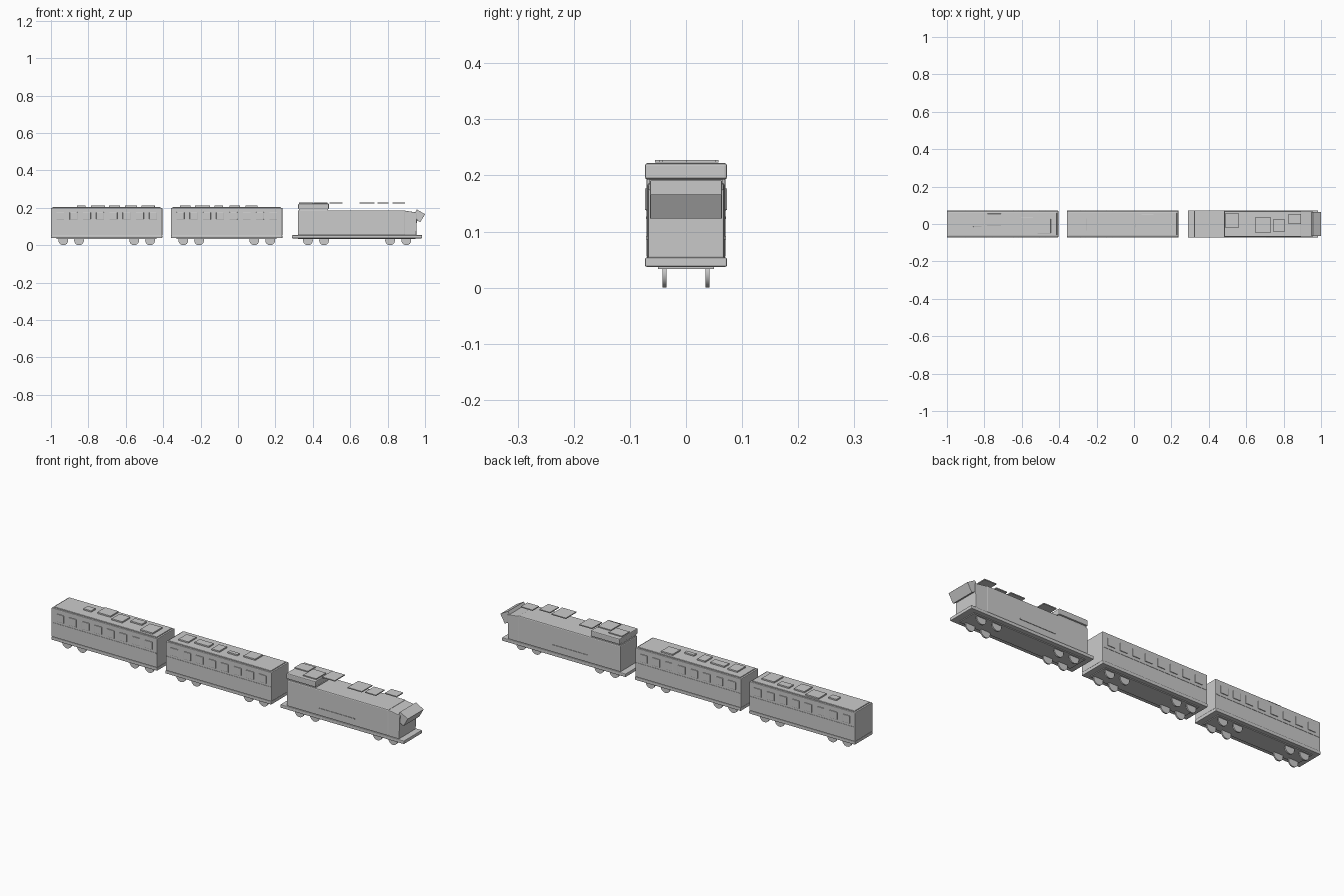
import bpy, bmesh
from math import radians, pi
from mathutils import Matrix

if "Cube" in bpy.data.objects:
    bpy.data.objects.remove(bpy.data.objects["Cube"])


def finish(bm, name, bevel=0.0):
    me = bpy.data.meshes.new(name)
    bm.to_mesh(me)
    bm.free()
    ob = bpy.data.objects.new(name, me)
    bpy.context.collection.objects.link(ob)
    if bevel:
        m = ob.modifiers.new("Bevel", 'BEVEL')
        m.width, m.segments = bevel, 2
    return ob


def add_box(bm, x0, x1, y0, y1, z0, z1):
    m = Matrix.Translation(((x0 + x1) / 2, (y0 + y1) / 2, (z0 + z1) / 2))
    bmesh.ops.create_cube(bm, size=1, matrix=m @ Matrix.Diagonal((x1 - x0, y1 - y0, z1 - z0, 1)))


def boxes(name, items, bevel=0.0):
    bm = bmesh.new()
    for it in items:
        add_box(bm, *it)
    return finish(bm, name, bevel)


def side_pairs(x0, x1, y_in, y_out, z0, z1):
    return [(x0, x1, y_in, y_out, z0, z1), (x0, x1, -y_out, -y_in, z0, z1)]


def wheels(name, xs):
    bm = bmesh.new()
    for x in xs:
        for y in (-0.038, 0.038):
            bmesh.ops.create_cone(
                bm, cap_ends=True, segments=24, radius1=0.026, radius2=0.026, depth=0.007,
                matrix=Matrix.Translation((x, y, 0.026)) @ Matrix.Rotation(pi / 2, 4, 'X'))
    ob = finish(bm, name)
    bpy.context.view_layer.objects.active = ob
    ob.select_set(True)
    bpy.ops.object.shade_smooth_by_angle(angle=radians(35))
    ob.select_set(False)


def carriage(tag, x0, roof_panels):
    x1 = x0 + 0.595
    boxes(f"{tag}_body", [(x0, x1, -0.07, 0.07, 0.053, 0.2)], 0.003)
    boxes(f"{tag}_floor", [(x0, x1, -0.072, 0.072, 0.038, 0.054)], 0.002)
    boxes(f"{tag}_roof", [(x0 + 0.008, x1 - 0.008, -0.062, 0.062, 0.198, 0.205)], 0.003)
    boxes(f"{tag}_belt", side_pairs(x0 + 0.005, x1 - 0.005, 0.066, 0.0715, 0.122, 0.127))
    # window panes, eight on each side
    panes = []
    for i in range(8):
        xc = x0 + 0.05 + i * 0.0709
        panes += side_pairs(xc - 0.021, xc + 0.021, 0.066, 0.0735, 0.138, 0.177)
    boxes(f"{tag}_windows", panes, 0.002)
    # raised roof hatches
    boxes(f"{tag}_roof_hatches", [(*p, 0.2, 0.212) for p in roof_panels], 0.001)
    boxes(f"{tag}_underplate", [(x0 + 0.03, x1 - 0.03, -0.05, 0.05, 0.034, 0.039)])
    wheels(f"{tag}_wheels", [x0 + d for d in (0.066, 0.15, 0.445, 0.53)])


carriage("rear_carriage", -1.0, [
    (-0.86, -0.815, -0.015, 0.02), (-0.785, -0.71, -0.01, 0.055), (-0.69, -0.63, -0.03, 0.035),
    (-0.605, -0.54, 0.0, 0.037), (-0.515, -0.445, -0.05, 0.028)])
carriage("front_carriage", -0.358, [
    (-0.31, -0.255, -0.035, 0.03), (-0.23, -0.15, -0.02, 0.02), (-0.125, -0.08, -0.035, 0.025),
    (-0.045, 0.01, -0.02, 0.0), (0.04, 0.105, -0.012, 0.05)])

# locomotive frame, hood and cab
boxes("loco_frame", [(0.289, 0.984, -0.073, 0.073, 0.037, 0.054)], 0.003)
boxes("loco_underplate", [(0.32, 0.95, -0.05, 0.05, 0.033, 0.038)])
boxes("loco_hood", [(0.32, 0.895, -0.069, 0.069, 0.053, 0.187)], 0.005)
boxes("loco_side_strip", side_pairs(0.505, 0.705, 0.066, 0.0715, 0.086, 0.092))
boxes("loco_cab_roof", [(0.322, 0.486, -0.073, 0.073, 0.193, 0.222)], 0.004)
boxes("loco_cab_neck", [(0.326, 0.482, -0.065, 0.065, 0.185, 0.195)])

# nose block with slightly sloping top
nose = bmesh.new()
profile = [(0.89, 0.053), (0.953, 0.053), (0.958, 0.175), (0.89, 0.185)]
face = nose.faces.new([nose.verts.new((x, -0.068, z)) for x, z in profile])
ext = bmesh.ops.extrude_face_region(nose, geom=[face])
bmesh.ops.translate(nose, vec=(0, 0.136, 0),
                    verts=[v for v in ext["geom"] if isinstance(v, bmesh.types.BMVert)])
bmesh.ops.recalc_face_normals(nose, faces=nose.faces)
finish(nose, "loco_nose", 0.003)

# tilted windscreen block
screen = boxes("loco_windscreen", [(-0.025, 0.025, -0.064, 0.064, -0.025, 0.025)], 0.001)
screen.location = (0.9655, 0, 0.157)
screen.rotation_euler = (0, radians(30), 0)

# thin equipment plates on the roof line
plates = [(0.325, 0.4, -0.01, 0.05), (0.405, 0.478, -0.055, 0.025), (0.488, 0.56, -0.022, 0.058),
          (0.65, 0.73, -0.048, 0.037), (0.745, 0.805, -0.043, 0.028), (0.826, 0.892, 0.0, 0.053)]
boxes("loco_roof_plates", [(*p, 0.223, 0.228) for p in plates])
wheels("loco_wheels", [0.374, 0.46, 0.813, 0.9])
